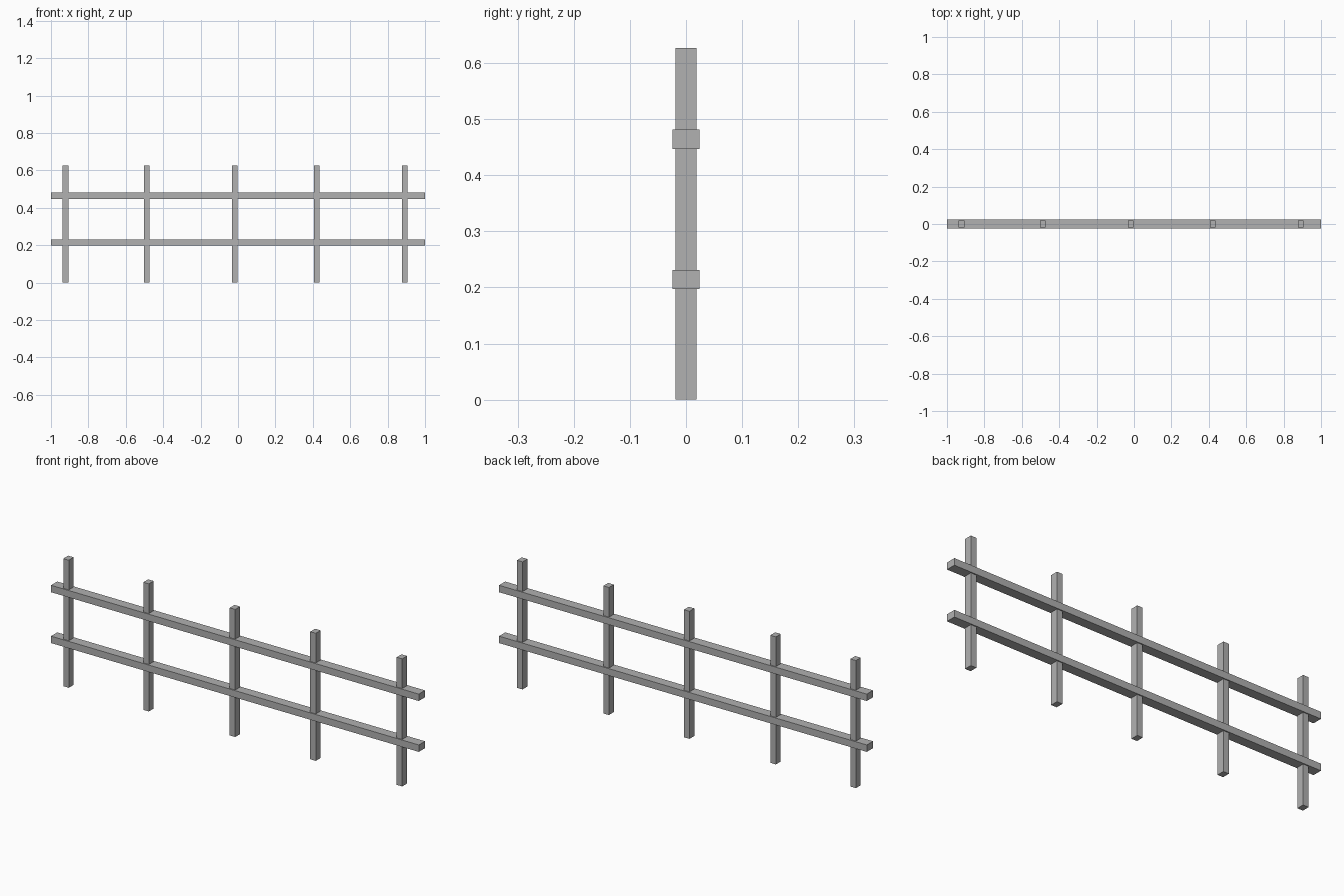
import bpy

cube = bpy.data.objects.get("Cube")
if cube:
    bpy.data.objects.remove(cube, do_unlink=True)

# Single grey material
grey = bpy.data.materials.new("plain_grey")
grey.use_nodes = True
color = (0.44, 0.44, 0.44, 1)
grey.diffuse_color = color
grey.node_tree.nodes["Principled BSDF"].inputs["Base Color"].default_value = color


def beam(name, center, size):
    """Add a square-cut timber."""
    bpy.ops.mesh.primitive_cube_add(size=1, location=center)
    obj = bpy.context.object
    obj.name = name
    obj.scale = size
    bpy.ops.object.transform_apply(location=False, rotation=False, scale=True)
    obj.data.materials.append(grey)
    return obj


# Upright posts, slightly uneven spacing
post_height = 0.627
for i, x in enumerate((-0.922, -0.487, -0.017, 0.421, 0.891)):
    beam(f"post_{i + 1}", (x, 0, post_height / 2), (0.03, 0.0375, post_height))

# Horizontal rails
for name, z in (("lower_rail", 0.214), ("upper_rail", 0.464)):
    beam(name, (0, 0, z), (2, 0.048, 0.034))
